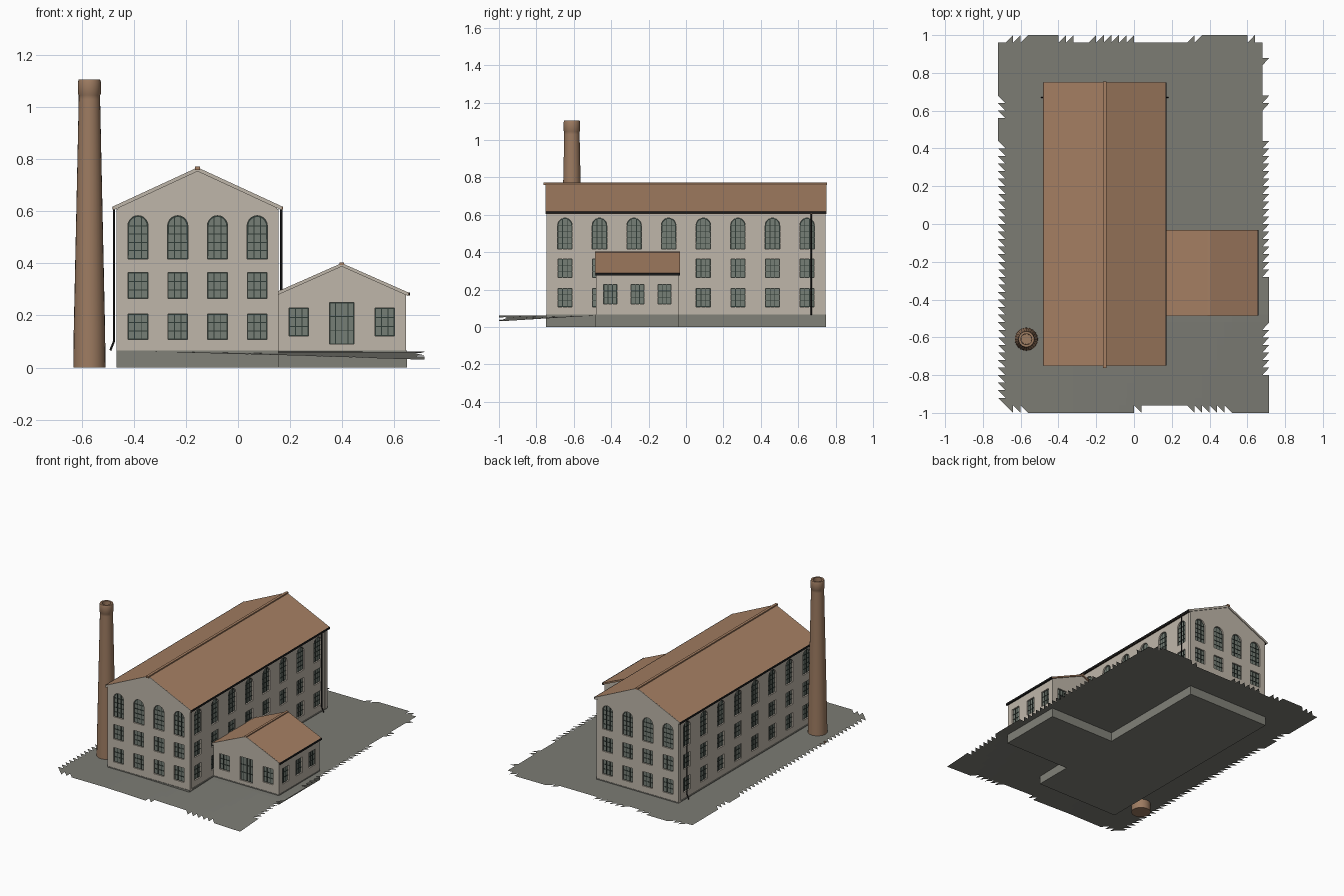
import bpy, bmesh, math
from mathutils import Matrix, Vector

cube = bpy.data.objects.get("Cube")
if cube:
    bpy.data.objects.remove(cube, do_unlink=True)


def material(name, rgb):
    m = bpy.data.materials.new(name)
    m.use_nodes = True
    m.diffuse_color = (*rgb, 1)
    bsdf = next(n for n in m.node_tree.nodes if n.type == 'BSDF_PRINCIPLED')
    bsdf.inputs["Base Color"].default_value = (*rgb, 1)
    bsdf.inputs["Roughness"].default_value = 0.9
    return m


WALL = material("pale_render", (0.52, 0.47, 0.40))
ROOF = material("brown_tile", (0.38, 0.215, 0.125))
BRICK = material("chimney_brick", (0.34, 0.20, 0.12))
STONE = material("grey_stone", (0.22, 0.22, 0.19))
GROUND = material("grey_ground", (0.20, 0.20, 0.175))
FRAME = material("dark_frame", (0.03, 0.045, 0.038))
GLASS = material("grey_green_glass", (0.18, 0.21, 0.18))
METAL = material("black_metal", (0.012, 0.012, 0.012))


def finish(name, bm, *mats, recalc=True):
    if recalc:
        bmesh.ops.recalc_face_normals(bm, faces=bm.faces[:])
    me = bpy.data.meshes.new(name)
    bm.to_mesh(me)
    bm.free()
    for m in mats:
        me.materials.append(m)
    ob = bpy.data.objects.new(name, me)
    bpy.context.collection.objects.link(ob)
    return ob


def add_box(bm, lo, hi, matrix=Matrix(), index=0):
    lo, hi = Vector(lo), Vector(hi)
    m = matrix @ Matrix.Translation((lo + hi) / 2) @ Matrix.Diagonal((*(hi - lo), 1))
    verts = bmesh.ops.create_cube(bm, size=1, matrix=m)["verts"]
    for f in {f for v in verts for f in v.link_faces}:
        f.material_index = index


def box(name, lo, hi, mat):
    bm = bmesh.new()
    add_box(bm, lo, hi)
    return finish(name, bm, mat)


def prism(name, profile, y0, y1, mat):
    # extrude an x-z profile along y
    bm = bmesh.new()
    face = bm.faces.new([bm.verts.new((x, y0, z)) for x, z in profile])
    new = bmesh.ops.extrude_face_region(bm, geom=[face])["geom"]
    bmesh.ops.translate(bm, verts=[v for v in new if isinstance(v, bmesh.types.BMVert)], vec=(0, y1 - y0, 0))
    return finish(name, bm, mat)


def chevron(cx, half, eave, peak, t):
    return [(cx - half, eave), (cx, peak), (cx + half, eave),
            (cx + half, eave - t), (cx, peak - t), (cx - half, eave - t)]


def outline(u, z0, z1, w, arched):
    r = w / 2
    pts = [(u - r, z0), (u + r, z0)]
    if not arched:
        return pts + [(u + r, z1), (u - r, z1)]
    arc = [math.pi * i / 10 for i in range(11)]
    return pts + [(u + r * math.cos(a), z1 - r + r * math.sin(a)) for a in arc]


def add_window(panes, cutter, m, u, z0, z1, w, arched=False, cols=3, rows=3):
    pts = outline(u, z0, z1, w, arched)
    # recess cutter
    face = cutter.faces.new([cutter.verts.new(m @ Vector((x, 0.012, z))) for x, z in pts])
    new = bmesh.ops.extrude_face_region(cutter, geom=[face])["geom"]
    out = m.to_3x3() @ Vector((0, -0.024, 0))
    bmesh.ops.translate(cutter, verts=[v for v in new if isinstance(v, bmesh.types.BMVert)], vec=out)
    # glass with a rim
    face = panes.faces.new([panes.verts.new(m @ Vector((x, 0.01, z))) for x, z in pts])
    face.material_index = 1
    panes.normal_update()
    for f in bmesh.ops.inset_individual(panes, faces=[face], thickness=0.005)["faces"]:
        f.material_index = 0
    # glazing bars
    r, b = w / 2, 0.0018
    spring = z1 - r if arched else z1
    for i in range(1, cols):
        x = -r + w * i / cols
        top = spring + math.sqrt(r * r - x * x) if arched else z1
        add_box(panes, (u + x - b, 0.007, z0), (u + x + b, 0.0098, top), m)
    levels = [z0 + (spring - z0) * i / rows for i in range(1, rows + (1 if arched else 0))]
    for z in levels:
        add_box(panes, (u - r, 0.007, z - b), (u + r, 0.0098, z + b), m)


def side(x, y, turns):
    # local x runs along the wall, local -y points outward
    return Matrix.Translation((x, y, 0)) @ Matrix.Rotation(turns * math.pi / 2, 4, 'Z')


def carve(walls, cutter_bm):
    cutter = finish("window_cutter", cutter_bm)
    cutter.hide_render = True
    mod = walls.modifiers.new("recesses", 'BOOLEAN')
    mod.object, mod.operation, mod.solver = cutter, 'DIFFERENCE', 'EXACT'
    deps = bpy.context.evaluated_depsgraph_get()
    walls.data = bpy.data.meshes.new_from_object(walls.evaluated_get(deps))
    walls.modifiers.clear()
    bpy.data.objects.remove(cutter, do_unlink=True)


# Main hall
CX, HALF, DEPTH = -0.155, 0.305, 0.745
hall = prism("hall_walls", [(CX - HALF, 0.03), (CX + HALF, 0.03), (CX + HALF, 0.613),
                            (CX, 0.755), (CX - HALF, 0.613)], -DEPTH, DEPTH, WALL)
panes, cutter = bmesh.new(), bmesh.new()
for turns in range(4):
    gable = turns % 2 == 0
    out = DEPTH if gable else HALF
    s = math.sin(turns * math.pi / 2)
    c = math.cos(turns * math.pi / 2)
    m = side(CX + s * out, -c * out, turns)
    count, pitch = (4, 0.1525) if gable else (8, 0.185)
    for i in range(count):
        u = (i - (count - 1) / 2) * pitch
        add_window(panes, cutter, m, u, 0.108, 0.206, 0.076)
        add_window(panes, cutter, m, u, 0.265, 0.364, 0.076)
        add_window(panes, cutter, m, u, 0.417, 0.583, 0.078, True, 3, 4)
carve(hall, cutter)
finish("hall_windows", panes, FRAME, GLASS, recalc=False)
box("hall_plinth", (CX - HALF - 0.006, -DEPTH - 0.003, 0), (CX + HALF + 0.006, DEPTH + 0.003, 0.066), STONE)
prism("hall_roof", chevron(CX, 0.325, 0.618, 0.768, 0.013), -0.748, 0.748, ROOF)
box("hall_ridge_cap", (CX - 0.009, -0.762, 0.759), (CX + 0.009, 0.755, 0.772), ROOF)
for s, label in ((-1, "right"), (1, "left")):
    x = CX + s * 0.321
    box(label + "_gutter", (x - 0.006, -0.748, 0.606), (x + 0.006, 0.748, 0.619), METAL)
    for e, end in ((-1, "front"), (1, "back")):
        x0, x1 = sorted((CX + s * HALF, CX + s * (HALF + 0.006)))
        y0, y1 = sorted((e * DEPTH, e * (DEPTH - 0.025)))
        box(f"{label}_{end}_pilaster", (x0, y0, 0.06), (x1, y1, 0.608), WALL)
    # Downpipe with a kicked-out foot
    cu = bpy.data.curves.new(label + "_downpipe", 'CURVE')
    cu.dimensions, cu.bevel_depth, cu.bevel_resolution, cu.use_fill_caps = '3D', 0.004, 1, True
    path = [(x, 0.612), (x, 0.1), (x + s * 0.014, 0.066)]
    sp = cu.splines.new('POLY')
    sp.points.add(len(path) - 1)
    for p, (px, pz) in zip(sp.points, path):
        p.co = (px, 0.67, pz, 1)
    cu.materials.append(METAL)
    bpy.context.collection.objects.link(bpy.data.objects.new(label + "_downpipe", cu))
for e, end in ((-1, "front"), (1, "back")):
    prism(end + "_verge_trim", chevron(CX, 0.322, 0.619, 0.768, 0.015), e * 0.744, e * 0.751, WALL)

# Side annex
AX, AH, Y0, Y1 = 0.398, 0.247, -0.48, -0.04
annex = prism("annex_walls", [(AX - AH, 0.03), (AX + AH, 0.03), (AX + AH, 0.282),
                              (AX, 0.392), (AX - AH, 0.282)], Y0, Y1, WALL)
panes, cutter = bmesh.new(), bmesh.new()
for m in (side(AX, Y0, 0), side(AX, Y1, 2)):
    for u in (-0.165, 0.165):
        add_window(panes, cutter, m, u, 0.122, 0.228, 0.076)
    add_window(panes, cutter, m, 0, 0.09, 0.25, 0.095, False, 4, 3)
m = side(AX + AH, (Y0 + Y1) / 2, 1)
for u in (-0.145, 0, 0.145):
    add_window(panes, cutter, m, u, 0.122, 0.228, 0.07)
carve(annex, cutter)
finish("annex_windows", panes, FRAME, GLASS, recalc=False)
box("annex_plinth", (0.14, Y0 - 0.003, 0), (AX + AH + 0.003, Y1 + 0.003, 0.066), STONE)
prism("annex_roof", chevron(AX, 0.256, 0.288, 0.401, 0.011), Y0 - 0.004, Y1 + 0.008, ROOF)
box("annex_ridge_cap", (AX - 0.008, Y0 - 0.006, 0.393), (AX + 0.008, Y1 + 0.009, 0.404), ROOF)
box("annex_gutter", (0.648, Y0 - 0.004, 0.276), (0.66, Y1 + 0.008, 0.288), METAL)
prism("annex_verge_trim", chevron(AX, 0.254, 0.288, 0.401, 0.013), Y0 - 0.006, Y0 + 0.002, WALL)

# Chimney: lathed profile with a flared, hollow top
bm = bmesh.new()
profile = [(0, 0), (0.062, 0), (0.06, 0.15), (0.041, 1.03), (0.041, 1.045), (0.044, 1.05),
           (0.044, 1.095), (0.041, 1.105), (0.029, 1.105), (0.027, 0.95), (0, 0.95)]
vs = [bm.verts.new((r, 0, z)) for r, z in profile]
es = [bm.edges.new(pair) for pair in zip(vs, vs[1:])]
bmesh.ops.spin(bm, geom=vs + es, axis=(0, 0, 1), cent=(0, 0, 0), angle=math.tau, steps=24)
bmesh.ops.remove_doubles(bm, verts=bm.verts[:], dist=0.0005)
chimney = finish("chimney", bm, BRICK)
chimney.location = (-0.57, -0.61, 0)
bpy.ops.object.select_all(action='DESELECT')
chimney.select_set(True)
bpy.context.view_layer.objects.active = chimney
bpy.ops.object.shade_smooth_by_angle(angle=math.radians(35))


# Ground sheet with a ragged edge, dipping at the front left corner
def height(x, y):
    dip = max(0, (x + 0.3) / 1.0) * max(0, (-y - 0.5) / 0.5)
    return 0.061 - 0.03 * min(1, dip)


bm = bmesh.new()
STEP, BX, BY = 0.04, 0.68, 0.96


def patch(*pts):
    f = bm.faces.new([bm.verts.new((x, y, height(x, y))) for x, y in pts])
    f.normal_update()
    if f.normal.z < 0:
        f.normal_flip()


for i in range(34):
    for j in range(48):
        x, y = -BX + i * STEP, -BY + j * STEP
        patch((x, y), (x + STEP, y), (x + STEP, y + STEP), (x, y + STEP))


def ragged(solid, toothed, limit, place):
    a = -limit
    while a < limit - 0.01:
        b, mid = a + STEP, a + STEP / 2
        if any(lo < mid < hi for lo, hi in solid):
            patch(place(a, 0), place(b, 0), place(b, STEP), place(a, STEP))
        elif any(lo < mid < hi for lo, hi in toothed):
            patch(place(a, 0), place(b, 0), place(b, STEP))
        a = b


ragged([(0.44, 0.58), (0.7, 1)], [(-1, 0.7)], BY, lambda a, d: (-BX - d, a))
ragged([(-1, -0.8), (-0.53, -0.27)], [(-0.8, 0.44), (0.6, 0.68), (0.84, 0.88)], BY, lambda a, d: (BX + d * 0.9, a))
ragged([(-0.55, -0.38), (0.36, 0.6)], [(-0.7, -0.32), (-0.24, 0.02), (0.28, 0.64)], BX, lambda a, d: (a, BY + d))
ragged([(-0.55, 0), (0.5, 0.7)], [(-0.7, 0.04), (0.28, 0.5)], BX, lambda a, d: (a, -BY - d))
patch((BX, -1), (BX + 0.036, -1), (BX + 0.036, -BY), (BX, -BY))
bmesh.ops.remove_doubles(bm, verts=bm.verts[:], dist=0.001)
finish("ground", bm, GROUND, recalc=False)
